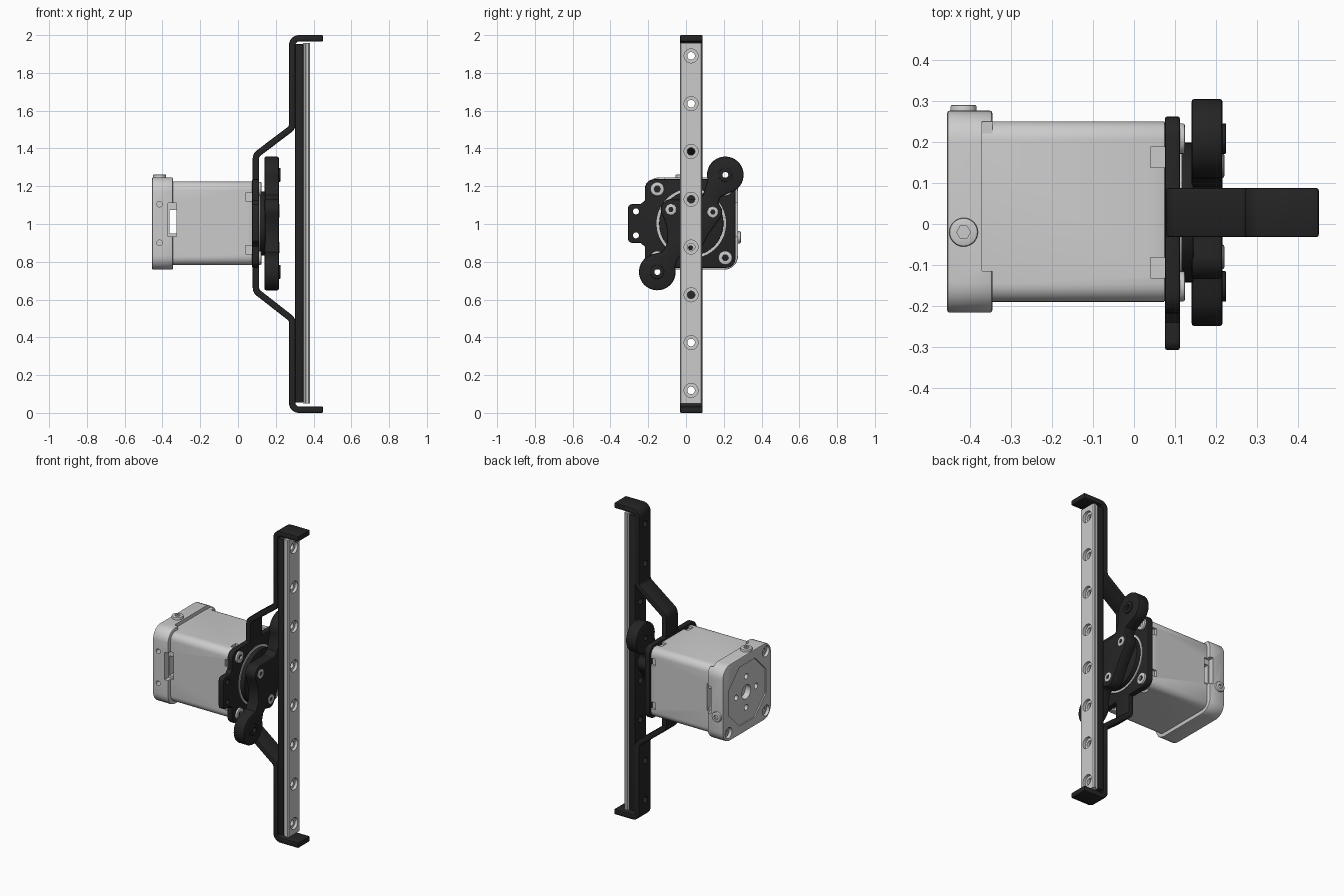
import bpy, bmesh, math
from mathutils import Vector

if "Cube" in bpy.data.objects:
    bpy.data.objects.remove(bpy.data.objects["Cube"])

black = bpy.data.materials.new("black")
black.diffuse_color = (0.018, 0.018, 0.018, 1)
black.use_nodes = True
black.node_tree.nodes["Principled BSDF"].inputs["Base Color"].default_value = black.diffuse_color
CY, CZ = 0.028, 1.003          # motor axis


def activate(ob):
    bpy.ops.object.select_all(action='DESELECT')
    ob.select_set(True)
    bpy.context.view_layer.objects.active = ob


def prism(name, pts, axis, lo, hi, mat=None, bevel=0):
    """Extrude a 2D outline along an axis; outline is in the two other axes."""
    put = {'x': lambda a, b, t: (t, a, b), 'y': lambda a, b, t: (a, t, b),
           'z': lambda a, b, t: (a, b, t)}[axis]
    bm = bmesh.new()
    rows = [[bm.verts.new(put(a, b, t)) for a, b in pts] for t in (lo, hi)]
    for r in rows:
        bm.faces.new(r)
    n = len(pts)
    for i in range(n):
        j = (i + 1) % n
        bm.faces.new((rows[0][i], rows[0][j], rows[1][j], rows[1][i]))
    bmesh.ops.recalc_face_normals(bm, faces=bm.faces)
    me = bpy.data.meshes.new(name)
    bm.to_mesh(me)
    bm.free()
    ob = bpy.data.objects.new(name, me)
    bpy.context.collection.objects.link(ob)
    if mat:
        me.materials.append(mat)
    if bevel:
        m = ob.modifiers.new("bevel", 'BEVEL')
        m.width, m.segments = bevel, 2
        m.limit_method, m.angle_limit = 'ANGLE', math.radians(50)
        activate(ob)
        bpy.ops.object.modifier_apply(modifier=m.name)
    return ob


def cut(ob, *args):
    """Subtract a prism from an object."""
    c = prism("cutter", *args)
    c.hide_render = True
    m = ob.modifiers.new("cut", 'BOOLEAN')
    m.operation, m.solver, m.object = 'DIFFERENCE', 'EXACT', c
    activate(ob)
    bpy.ops.object.modifier_apply(modifier=m.name)
    bpy.data.objects.remove(c)


def arc(a, b, r, d0, d1, n):
    return [(a + r * math.cos(math.radians(d0 + (d1 - d0) * i / n)),
             b + r * math.sin(math.radians(d0 + (d1 - d0) * i / n))) for i in range(n + 1)]


def circle(a, b, r, n=28):
    return arc(a, b, r, 0, 360, n)[:-1]


def rect(a0, a1, b0, b1):
    return [(a0, b0), (a1, b0), (a1, b1), (a0, b1)]


def rrect(a0, a1, b0, b1, r, n=6):
    return (arc(a1 - r, b1 - r, r, 0, 90, n) + arc(a0 + r, b1 - r, r, 90, 180, n)
            + arc(a0 + r, b0 + r, r, 180, 270, n) + arc(a1 - r, b0 + r, r, 270, 360, n))


def strip(path, radius, t):
    """Outline of a sheet-metal strip following a path with rounded bends."""
    P = [Vector(p) for p in path]
    c = [P[0]]
    for a, b, d in zip(P, P[1:], P[2:]):
        u, v = (a - b).normalized(), (d - b).normalized()
        half = u.angle(v) / 2
        k = radius / math.tan(half)
        p, q = b + u * k, b + v * k
        o = b + (u + v).normalized() * radius / math.sin(half)
        for i in range(7):
            c.append(o + (p - o).lerp(q - o, i / 6).normalized() * radius)
    c.append(P[-1])
    left, right = [], []
    for i, p in enumerate(c):
        d = (c[min(i + 1, len(c) - 1)] - c[max(i - 1, 0)]).normalized()
        nrm = Vector((-d.y, d.x)) * t / 2
        left.append(tuple(p + nrm))
        right.append(tuple(p - nrm))
    return left + right[::-1]


def screw(name, a, b, axis, lo, hi, r, tip):
    """Round-head screw with hex socket in the 'tip' end."""
    s = prism(name, circle(a, b, r), axis, lo, hi, None, 0.005)
    depth = 0.012 if tip == hi else -0.012
    ends = sorted((tip - depth, tip + depth))
    cut(s, circle(a, b, r * 0.48, 6), axis, *ends)


# Bent bracket
bracket = prism("bracket", strip([(0.45, 1.983), (0.287, 1.983), (0.287, 1.51), (0.095, 1.365),
                                  (0.095, 0.645), (0.287, 0.495), (0.287, 0.017), (0.45, 0.017)],
                                 0.035, 0.034), 'y', -0.032, 0.088, black, 0.006)

# Rail and its dark base
base = prism("rail_base", rect(0.303, 0.346, -0.03, 0.085), 'z', 0.055, 1.952, black, 0.003)
rail = prism("rail", [(0.345, -0.026), (0.356, -0.026), (0.36, -0.032), (0.374, -0.032),
                      (0.38, -0.026), (0.38, 0.08), (0.374, 0.086), (0.36, 0.086),
                      (0.356, 0.08), (0.345, 0.08)], 'z', 0.05, 1.957)
for i in range(8):
    z = 0.119 + i * 0.253
    for part in (base, rail):
        cut(part, circle(0.027, z, 0.02), 'x', 0.29, 0.4)
    cut(rail, circle(0.027, z, 0.037), 'x', 0.362, 0.4)
    if abs(z - 1) > 0.55:
        cut(bracket, circle(0.027, z, 0.02), 'x', 0.25, 0.4)

# Mounting plate with side tab
o = rrect(-0.218, 0.262, 0.768, 1.237, 0.05)
tab = ([(-0.218, 1.125), (-0.24, 1.105)] + arc(-0.285, 1.083, 0.022, 90, 180, 4)
       + arc(-0.285, 0.922, 0.022, 180, 270, 4) + [(-0.24, 0.9), (-0.218, 0.88)])
plate = prism("mount_plate", o[:14] + tab + o[14:], 'x', 0.075, 0.112, black, 0.006)
for z in (0.94, 1.067):
    cut(plate, circle(-0.265, z, 0.016), 'x', 0, 0.2)
for sy in (-1, 1):
    for sz in (-1, 1):
        screw("plate_screw", CY + sy * 0.18, CZ + sz * 0.182, 'x', 0.1, 0.124, 0.037, 0.124)

# Motor body with front corner notches and side slot
body = prism("motor_body", rrect(-0.19, 0.25, 0.782, 1.225, 0.045), 'x', -0.38, 0.075, None, 0.003)
for s in (-1, 1):
    y, z = CY + s * 0.135, CZ + s * 0.14
    for e in (-1, 1):
        zf, yf = CZ + e * 0.2215, 0.03 + e * 0.22
        cut(body, rect(0.04, 0.09, y - 0.025, y + 0.025), 'z', zf - 0.015, zf + 0.015)
        cut(body, rect(0.04, 0.09, z - 0.022, z + 0.022), 'y', yf - 0.015, yf + 0.015)

# Rear cap
cap = prism("rear_cap", rrect(-0.216, 0.276, 0.758, 1.247, 0.075), 'x', -0.455, -0.345, None, 0.006)
cut(cap, rect(-0.37, -0.3, -0.115, 0.25), 'z', 1.222, 1.4)
cut(cap, [(CY + 0.205 * math.cos(a), CZ + 0.205 * math.sin(a))
          for a in (math.pi / 8 + math.pi / 4 * i for i in range(8))], 'x', -0.5, -0.447)
cut(cap, circle(CY, CZ, 0.045), 'x', -0.5, -0.41)
for i in range(4):
    a = math.pi / 2 * i
    cut(cap, circle(CY + 0.1 * math.cos(a), CZ + 0.1 * math.sin(a), 0.018, 16), 'x', -0.5, -0.42)
for part in (cap, body):
    cut(part, rect(-0.362, -0.325, 0.95, 1.075), 'y', -0.5, 0.5)
    for y in (-0.2, 0.26):
        cut(part, rect(-0.37, -0.325, 0.935, 1.11), 'y', y - 0.022, y + 0.022)
for z in (0.9, 1.105):
    cut(cap, circle(-0.415, z, 0.015, 16), 'y', -0.3, -0.18)
for sy, sz in ((-1, 1), (-1, -1), (1, -1)):
    y, z = CY + sy * 0.19, CZ + sz * 0.19
    cut(cap, circle(y, z, 0.034), 'x', -0.5, -0.435)
    screw("rear_screw", y, z, 'x', -0.44, -0.425 + 0.01, 0.03, -0.44)
screw("cap_top_screw", -0.415, -0.02, 'z', 1.22, 1.262, 0.035, 1.262)
screw("cap_side_screw", -0.415, 0.93, 'y', 0.25, 0.29, 0.032, 0.29)

# Rotor: pilot ring and hub
prism("pilot_ring", circle(CY, CZ, 0.184, 64), 'x', 0.07, 0.117)
prism("hub", circle(CY, CZ, 0.17, 64), 'x', 0.1, 0.145, black, 0.003)

# Two-ended rotor arm with three screw lugs
outline = (arc(0.18, 0.257, 0.097, -75, 195, 28) + [(0.074, 0.19), (0.062, 0.15), (0.03, 0.128), (-0.03, 0.128)]
           + arc(-0.108, 0.074, 0.054, 80, 200, 10) + [(-0.142, 0.02), (-0.126, -0.04), (-0.13, -0.11), (-0.155, -0.15)]
           + arc(-0.18, -0.257, 0.097, 105, 375, 28) + [(-0.074, -0.19), (-0.055, -0.172)]
           + arc(-0.009, -0.13, 0.054, 260, 330, 6) + [(0.09, -0.06)]
           + arc(0.114, 0.06, 0.05, -40, 40, 8) + [(0.143, 0.108), (0.155, 0.14)])
arm = prism("rotor_arm", [(CY + a, CZ + b) for a, b in outline], 'x', 0.14, 0.216, black, 0.008)
for s in (-1, 1):
    y, z = CY + s * 0.18, CZ + s * 0.257
    boss = prism("arm_boss", circle(y, z, 0.037), 'x', 0.2, 0.224, black, 0.002)
    for part in (arm, boss):
        cut(part, circle(y, z, 0.016), 'x', 0, 0.4)
for a, b in ((-0.108, 0.074), (0.114, 0.06), (-0.004, -0.128)):
    screw("hub_screw", CY + a, CZ + b, 'x', 0.2, 0.22, 0.03, 0.22)

# Smooth shading with sharp edges kept
for ob in list(bpy.context.scene.objects):
    activate(ob)
    bpy.ops.object.shade_smooth_by_angle(angle=math.radians(30))
